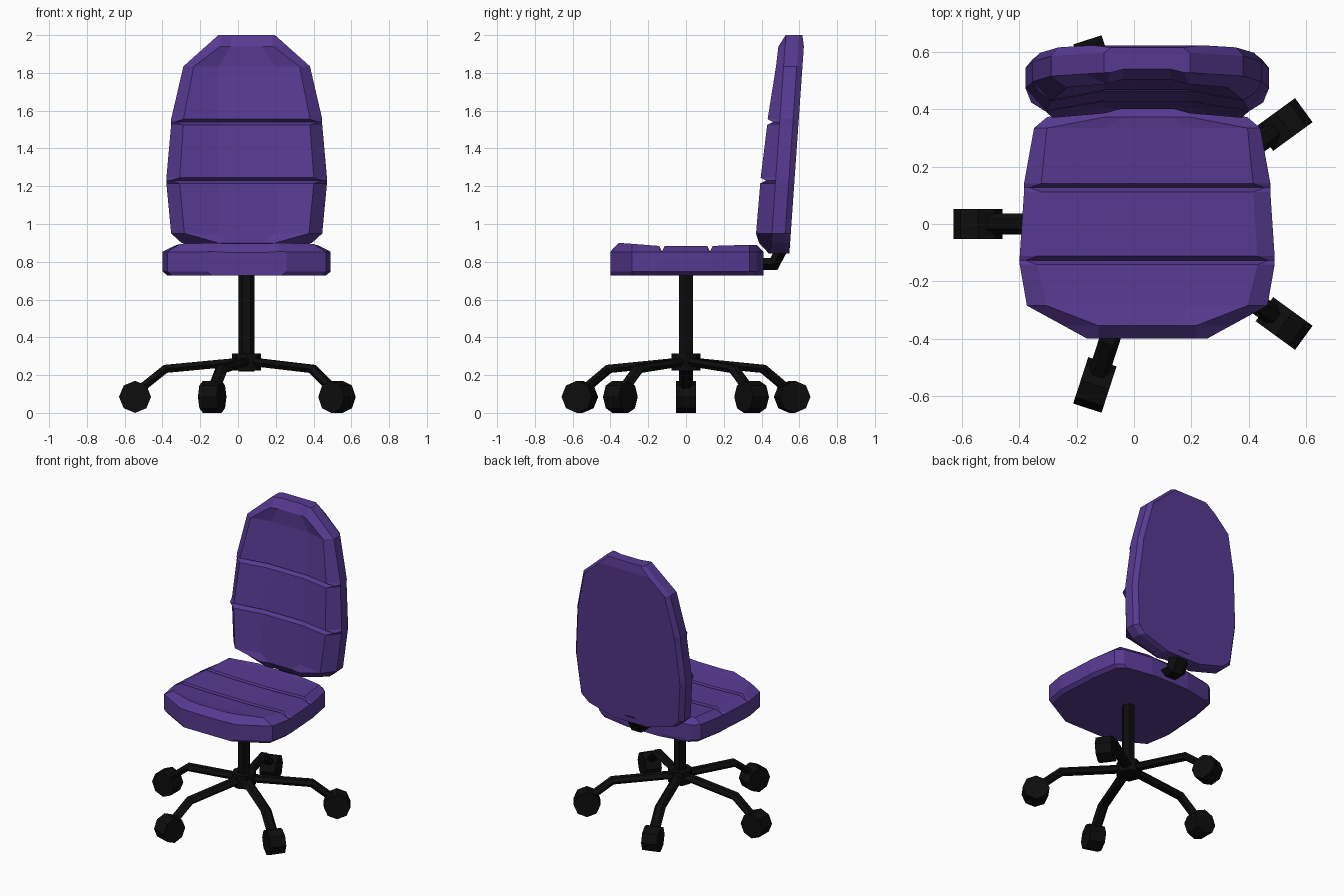
import bpy, bmesh
from math import sin, cos, pi, radians
from mathutils import Vector, Matrix

if "Cube" in bpy.data.objects:
    bpy.data.objects.remove(bpy.data.objects["Cube"])

CX = 0.046  # chair axis


def material(name, rgb):
    m = bpy.data.materials.new(name)
    m.diffuse_color = (*rgb, 1)
    m.use_nodes = True
    m.node_tree.nodes["Principled BSDF"].inputs["Base Color"].default_value = m.diffuse_color
    return m


PURPLE = material("purple_fabric", (0.095, 0.042, 0.285))
BLACK = material("black_plastic", (0.004, 0.004, 0.004))


def loft(name, rings, mat, matrix=Matrix()):
    """Skin closed rings of points and cap both ends."""
    bm = bmesh.new()
    rows = [[bm.verts.new(p) for p in ring] for ring in rings]
    n = len(rows[0])
    for a, b in zip(rows, rows[1:]):
        for i in range(n):
            j = (i + 1) % n
            bm.faces.new((a[i], a[j], b[j], b[i]))
    bm.faces.new(rows[0])
    bm.faces.new(rows[-1])
    bmesh.ops.recalc_face_normals(bm, faces=bm.faces)
    mesh = bpy.data.meshes.new(name)
    bm.to_mesh(mesh)
    bm.free()
    mesh.materials.append(mat)
    ob = bpy.data.objects.new(name, mesh)
    ob.matrix_world = matrix
    bpy.context.collection.objects.link(ob)
    return ob


def prism(name, sides, r, length, matrix, phase=0):
    """Low-sided cylinder along local z."""
    rings = [[(r * cos(phase + 2 * pi * i / sides), r * sin(phase + 2 * pi * i / sides), z)
              for i in range(sides)] for z in (-length / 2, length / 2)]
    return loft(name, rings, BLACK, matrix)


def sweep(name, path, a, b, matrix, sides=6, phase=0):
    """Tube along a path in the local xz plane, a wide and b high (half sizes)."""
    pts = [Vector((x, 0, z)) for x, z in path]
    rings = []
    for i, p in enumerate(pts):
        d0 = (p - pts[i - 1]).normalized() if i else (pts[1] - p).normalized()
        d1 = (pts[i + 1] - p).normalized() if i < len(pts) - 1 else d0
        t = (d0 + d1).normalized()
        nrm = Vector((-t.z, 0, t.x)) / max(t.dot(d0), 0.5)
        rings.append([p + Vector((0, a * cos(phase + 2 * pi * k / sides), 0))
                      + nrm * b * sin(phase + 2 * pi * k / sides) for k in range(sides)])
    return loft(name, rings, BLACK, matrix)


def cushion(name, rows, place, bevel, d_low, d_high, dish):
    """Rows are (position, outer half width, inner half width, pad depth)."""
    rings = []
    for v, W, w, h in rows:
        m = min(0.15, w * 0.6)
        half = [(W - bevel, 0), (W, d_low), (W, d_high), (w, h), (m, h - dish * min(1, w / 0.33))]
        ring = half + [(-u, d) for u, d in reversed(half)]
        rings.append([place(u, v, d) for u, d in ring])
    return loft(name, rings, PURPLE)


def groove(v, W, w, h):
    """Three rows forming a narrow stitched crease."""
    return [(v - 0.015, W, w, h), (v, W, W - 0.02, h - 0.03), (v + 0.015, W, w, h)]


# Seat cushion
seat_rows = [(-0.40, 0.21, 0.17, 0.126), (-0.355, 0.292, 0.17, 0.172), (-0.285, 0.42, 0.35, 0.167),
             *groove(-0.127, 0.445, 0.385, 0.156), *groove(0.127, 0.43, 0.37, 0.156),
             (0.335, 0.395, 0.35, 0.162), (0.373, 0.35, 0.15, 0.162), (0.41, 0.15, 0.13, 0.126)]
cushion("seat", seat_rows, lambda u, v, d: (CX + u, v, 0.728 + d), 0.025, 0.02, 0.125, 0.008)

# Backrest cushion, leaning back
back_rows = [(0.845, 0.15, 0.13, 0.11), (0.90, 0.345, 0.15, 0.165), (0.95, 0.40, 0.33, 0.184),
             *groove(1.23, 0.425, 0.355, 0.18), *groove(1.54, 0.40, 0.335, 0.165),
             (1.835, 0.335, 0.28, 0.14), (1.94, 0.217, 0.14, 0.135), (2.0, 0.15, 0.13, 0.10)]
cushion("backrest", back_rows,
        lambda u, v, d: (CX + u, 0.547 + 0.07 * (v - 0.84) - d - (0.012 if v > 1.99 and d == 0 else 0), v),
        0.025, 0.03, 0.10, 0.035)

# Bracket joining seat and backrest
sweep("back_bracket", [(0.25, 0.788), (0.465, 0.788), (0.525, 0.90)], 0.075, 0.036,
      Matrix.Translation((CX, 0, 0)) @ Matrix.Rotation(pi / 2, 4, 'Z'))

# Central column and hub
prism("column", 6, 0.0425, 0.52, Matrix.Translation((CX, 0, 0.48)))
prism("hub", 8, 0.077, 0.09, Matrix.Translation((CX, 0, 0.27)))

# Five legs with castors
for i in range(5):
    turn = Matrix.Translation((CX, 0, 0)) @ Matrix.Rotation(radians(180 + 72 * i), 4, 'Z')
    sweep(f"leg_{i + 1}", [(0.02, 0.272), (0.43, 0.233), (0.59, 0.105)], 0.036, 0.025, turn)
    prism(f"castor_{i + 1}", 8, 0.085, 0.104,
          turn @ Matrix.Translation((0.591, 0, 0.085)) @ Matrix.Rotation(pi / 2, 4, 'X'))
